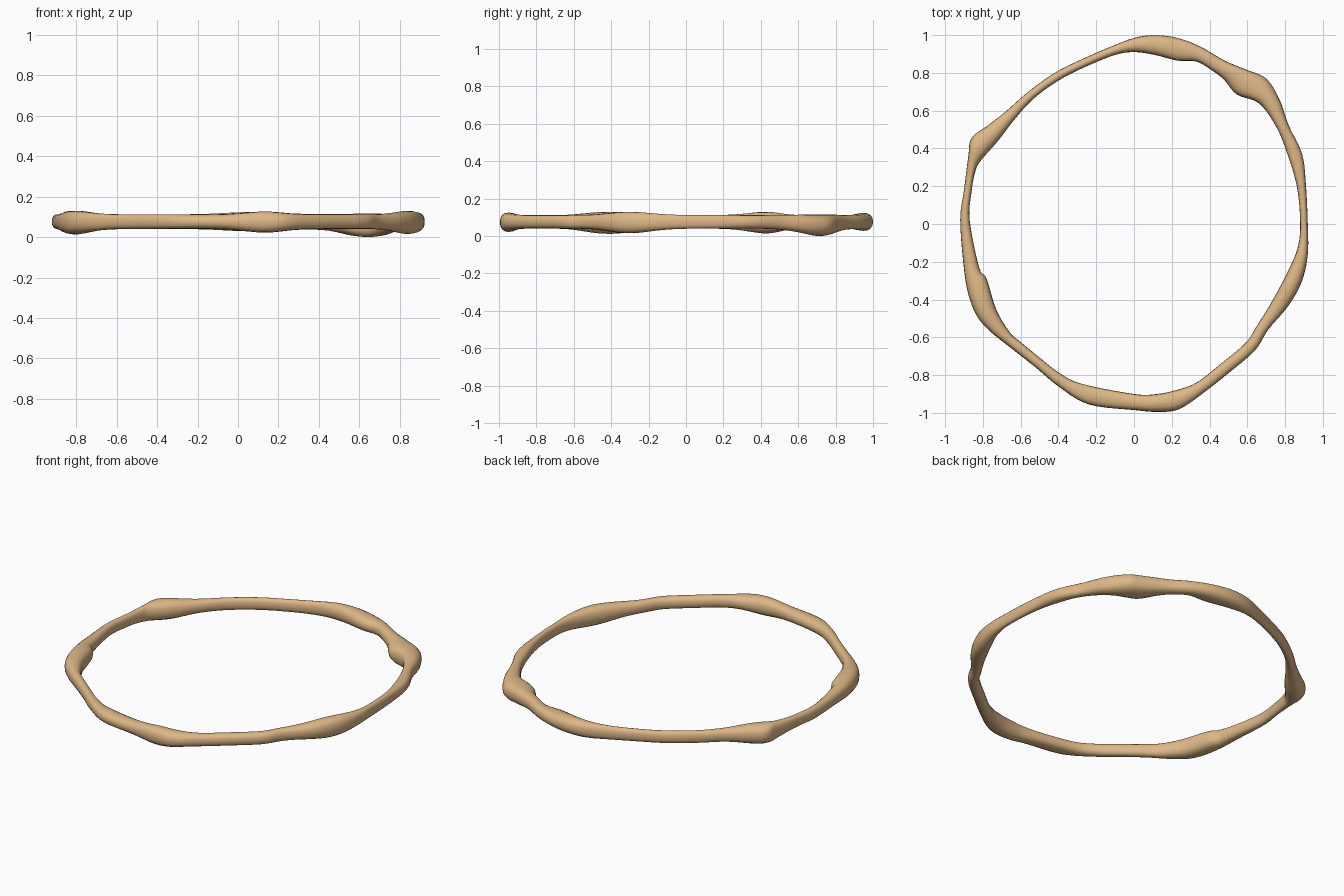
import bpy, bmesh, math
from mathutils import Vector

if "Cube" in bpy.data.objects:
    bpy.data.objects.remove(bpy.data.objects["Cube"])

# Paired top-view outlines of the ring, counterclockwise from the right side
OUTER = [(.92, .0), (.91, .21), (.89, .37), (.82, .52), (.77, .66), (.70, .77), (.60, .815),
         (.48, .865), (.35, .94), (.23, .985), (.11, 1.0), (0, .985), (-.12, .94), (-.27, .875),
         (-.42, .80), (-.56, .70), (-.68, .595), (-.77, .525), (-.86, .455), (-.877, .36), (-.90, .18),
         (-.92, .02), (-.90, -.24), (-.875, -.38), (-.83, -.49), (-.76, -.57), (-.66, -.65),
         (-.52, -.76), (-.40, -.86), (-.24, -.955), (0, -.985), (.13, -.995), (.24, -.98),
         (.36, -.90), (.50, -.79), (.64, -.67), (.71, -.56), (.82, -.43), (.89, -.30), (.92, -.16)]
INNER = [(.88, .0), (.862, .2), (.805, .39), (.75, .52), (.66, .64), (.545, .685), (.475, .765),
         (.41, .815), (.33, .86), (.23, .865), (.11, .895), (0, .91), (-.10, .895), (-.25, .835),
         (-.39, .765), (-.53, .665), (-.635, .55), (-.72, .44), (-.815, .33), (-.842, .27), (-.86, .17),
         (-.87, .02), (-.82, -.23), (-.78, -.29), (-.73, -.45), (-.66, -.57), (-.60, -.625),
         (-.49, -.715), (-.40, -.785), (-.28, -.845), (0, -.90), (.12, -.90), (.22, -.88),
         (.33, -.84), (.46, -.74), (.59, -.63), (.65, -.54), (.73, -.41), (.81, -.26), (.865, -.13)]

# Swellings: angle, spread, extra depth below, extra height above
BUMPS = [(-20, 11, .025, .018), (48, 11, .04, .004), (85, 12, .012, .012),
         (152, 9, .026, .018), (207, 12, .028, .018), (278, 8, .018, .014)]
STEPS, SIDES = 5, 16


def smooth_loop(pts):
    """Closed Catmull-Rom curve through the points."""
    out, n = [], len(pts)
    for i in range(n):
        a, b, c, d = (Vector(pts[(i + k) % n]) for k in (-1, 0, 1, 2))
        for s in range(STEPS):
            t = s / STEPS
            out.append(.5 * (2 * b + (c - a) * t + (2 * a - 5 * b + 4 * c - d) * t * t
                             + (3 * b - a - 3 * c + d) * t ** 3))
    return out


def heights(p):
    """Bottom and top of the ring at a point."""
    ang, lo, hi = math.degrees(math.atan2(p.y, p.x)), .04, .112
    for a, w, down, up in BUMPS:
        g = math.exp(-(((ang - a + 180) % 360 - 180) / w) ** 2)
        lo, hi = lo - down * g, hi + up * g
    return lo, hi


def rounded(v):
    return math.copysign(abs(v) ** .85, v)


# Sweep a rounded section between the two outlines
bm = bmesh.new()
rings = []
for o, i in zip(smooth_loop(OUTER), smooth_loop(INNER)):
    mid, half = (o + i) / 2, (o - i) / 2
    lo, hi = heights(mid)
    ring = []
    for k in range(SIDES):
        a = math.tau * k / SIDES
        p = mid + half * rounded(math.cos(a))
        ring.append(bm.verts.new((p.x, p.y, (lo + hi) / 2 + (hi - lo) / 2 * rounded(math.sin(a)))))
    rings.append(ring)
for r, ring in enumerate(rings):
    nxt = rings[(r + 1) % len(rings)]
    for k in range(SIDES):
        j = (k + 1) % SIDES
        bm.faces.new((ring[k], ring[j], nxt[j], nxt[k]))
bmesh.ops.recalc_face_normals(bm, faces=bm.faces)
mesh = bpy.data.meshes.new("wooden_ring")
bm.to_mesh(mesh)
bm.free()
mesh.shade_smooth()

# Single tan colour
tan = bpy.data.materials.new("tan")
tan.diffuse_color = (.73, .48, .242, 1)
tan.use_nodes = True
tan.node_tree.nodes["Principled BSDF"].inputs["Base Color"].default_value = tan.diffuse_color
mesh.materials.append(tan)
bpy.context.collection.objects.link(bpy.data.objects.new("wooden_ring", mesh))
